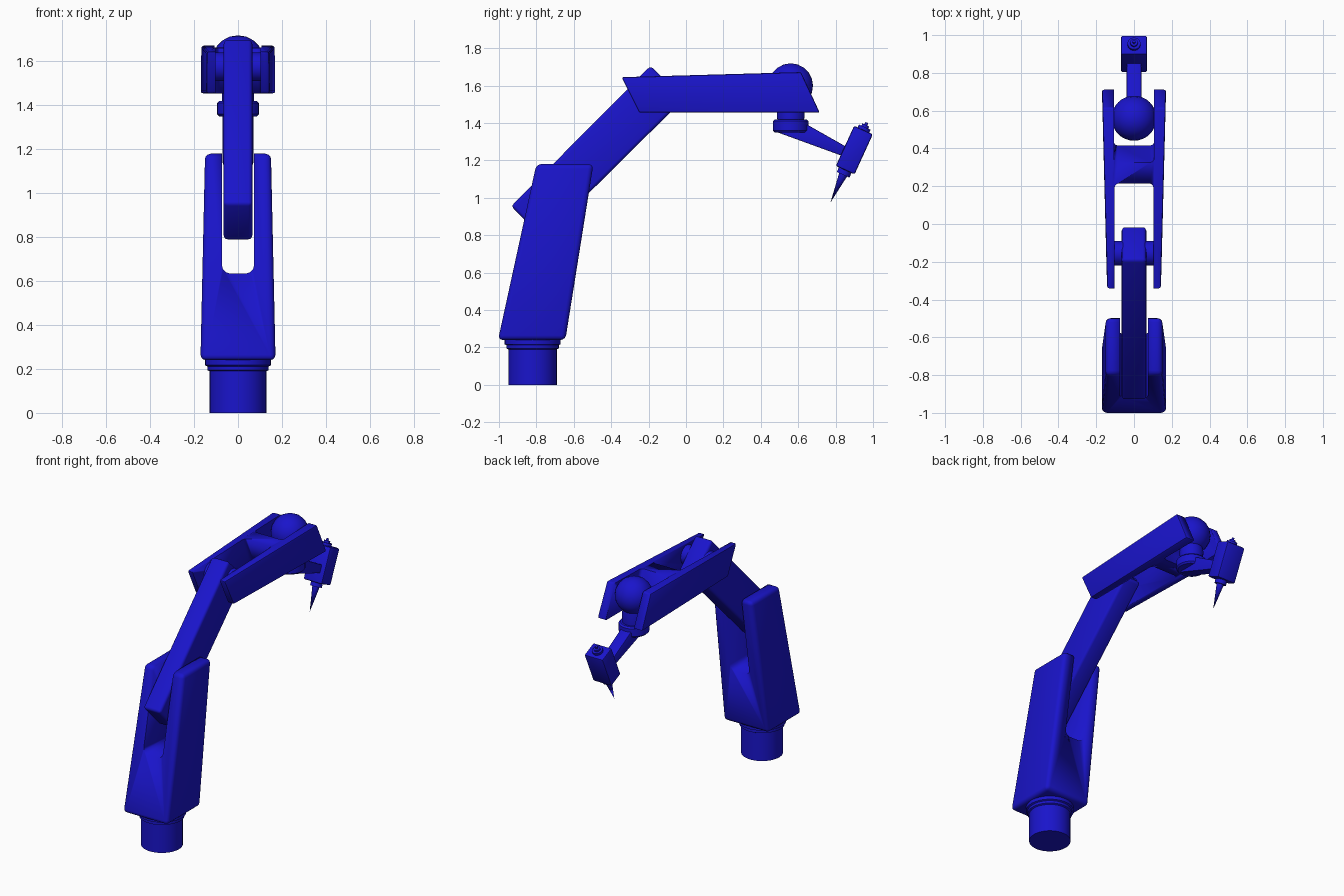
import bpy, bmesh, math
from mathutils import Vector, Matrix

if "Cube" in bpy.data.objects:
    bpy.data.objects.remove(bpy.data.objects["Cube"])

blue = bpy.data.materials.new("blue_paint")
blue.diffuse_color = (0.01, 0.007, 0.6, 1)
blue.use_nodes = True
blue.node_tree.nodes["Principled BSDF"].inputs["Base Color"].default_value = blue.diffuse_color


def add_object(name, bm):
    bmesh.ops.recalc_face_normals(bm, faces=bm.faces)
    me = bpy.data.meshes.new(name)
    bm.to_mesh(me)
    bm.free()
    me.materials.append(blue)
    ob = bpy.data.objects.new(name, me)
    bpy.context.collection.objects.link(ob)
    bpy.context.view_layer.objects.active = ob
    bpy.ops.object.select_all(action='DESELECT')
    ob.select_set(True)
    bpy.ops.object.shade_smooth_by_angle(angle=math.radians(35))
    return ob


def prism(name, points, bevel=0.0, segments=3):
    """Side profile of (y, z, half width) points, mirrored across x."""
    bm = bmesh.new()
    left = [bm.verts.new((-w, y, z)) for y, z, w in points]
    right = [bm.verts.new((w, y, z)) for y, z, w in points]
    bm.faces.new(left)
    bm.faces.new(right[::-1])
    n = len(points)
    for i in range(n):
        j = (i + 1) % n
        bm.faces.new((left[i], right[i], right[j], left[j]))
    if bevel:
        bmesh.ops.bevel(bm, geom=bm.edges[:], offset=bevel, segments=segments,
                        profile=0.5, affect='EDGES')
    return add_object(name, bm)


def lathe(name, profile, matrix, steps=32):
    """Spin an (r, z) profile around the local z axis, then place it."""
    bm = bmesh.new()
    vs = [bm.verts.new((r, 0, z)) for r, z in profile]
    es = [bm.edges.new(p) for p in zip(vs, vs[1:])]
    bmesh.ops.spin(bm, geom=vs + es, cent=(0, 0, 0), axis=(0, 0, 1),
                   angle=2 * math.pi, steps=steps)
    bmesh.ops.remove_doubles(bm, verts=bm.verts, dist=0.0002)
    bm.transform(matrix)
    return add_object(name, bm)


def cut(ob, cutter):
    cutter.hide_render = True
    mod = ob.modifiers.new("cut", 'BOOLEAN')
    mod.object = cutter
    mod.solver = 'EXACT'
    bpy.context.view_layer.objects.active = ob
    bpy.ops.object.modifier_apply(modifier=mod.name)
    bpy.data.objects.remove(cutter)


def at(y, z):
    return Matrix.Translation((0, y, z))


# stepped base column
lathe("base_column", [(0, 0), (.13, 0), (.13, .19), (.14, .195), (.14, .212),
                      (.15, .217), (.15, .26), (0, .26)], at(-.82, 0))

# forked lower arm
lower = prism("lower_arm", [(-1.005, .24, .171), (-.645, .24, .171),
                            (-.495, 1.18, .15), (-.80, 1.18, .15)], .025)
cut(lower, prism("slot_cutter", [(-1.4, .635, .073), (-.2, .635, .073),
                                 (-.2, 1.5, .073), (-1.4, 1.5, .073)], .035))

# diagonal middle arm
prism("middle_arm", [(-.935, .955, .065), (-.765, .782, .065),
                     (-.01, 1.53, .065), (-.19, 1.705, .065)], .018)

# elbow pin
lathe("elbow_pin", [(0, -.115), (.065, -.115), (.065, .115), (0, .115)],
      at(-.155, 1.575) @ Matrix.Rotation(math.pi / 2, 4, 'Y'))

# open forearm: two side plates joined by a slanted web
fore = prism("forearm", [(-.345, 1.645, .142), (-.25, 1.455, .145),
                         (.715, 1.455, .17), (.615, 1.672, .167)], .01, 2)
cut(fore, prism("rear_cutter", [(-.8, 1.9, .103), (-.8, 1.2, .103),
                                (.405, 1.2, .103), (.115, 1.9, .103)], .02))
cut(fore, prism("front_cutter", [(.225, 1.9, .107), (.525, 1.2, .107),
                                 (1.2, 1.2, .107), (1.2, 1.9, .107)], .02))

# wrist ball, neck and collar
rings = 10
ball = [(.119 * math.sin(math.pi * i / rings), -.119 * math.cos(math.pi * i / rings))
        for i in range(rings + 1)]
lathe("wrist_ball", ball, at(.56, 1.6))
lathe("wrist_neck", [(0, 1.35), (.085, 1.35), (.095, 1.36), (.095, 1.41),
                     (.085, 1.42), (.072, 1.42), (.075, 1.48), (.06, 1.55),
                     (0, 1.55)], at(.56, 0))

# tapered link to the tool
prism("tool_link", [(.475, 1.355, .04), (.65, 1.39, .04),
                    (.88, 1.26, .038), (.86, 1.215, .038)], .006, 2)

# tilted tool head with cap and pointed tip
tilt = at(.9, 1.255) @ Matrix.Rotation(math.radians(-24.5), 4, 'X')
body = prism("tool_body", [(-.055, -.118, .07), (.055, -.118, .07),
                           (.055, .118, .07), (-.055, .118, .07)], .01, 2)
body.data.transform(tilt)
lathe("tool_cap", [(0, .1), (.034, .1), (.034, .135), (.02, .135),
                   (.02, .148), (.008, .148), (.008, .162), (0, .162)], tilt, 24)
lathe("tool_tip", [(0, -.1), (.037, -.1), (.037, -.145), (.023, -.145),
                   (0, -.308)], tilt, 24)
